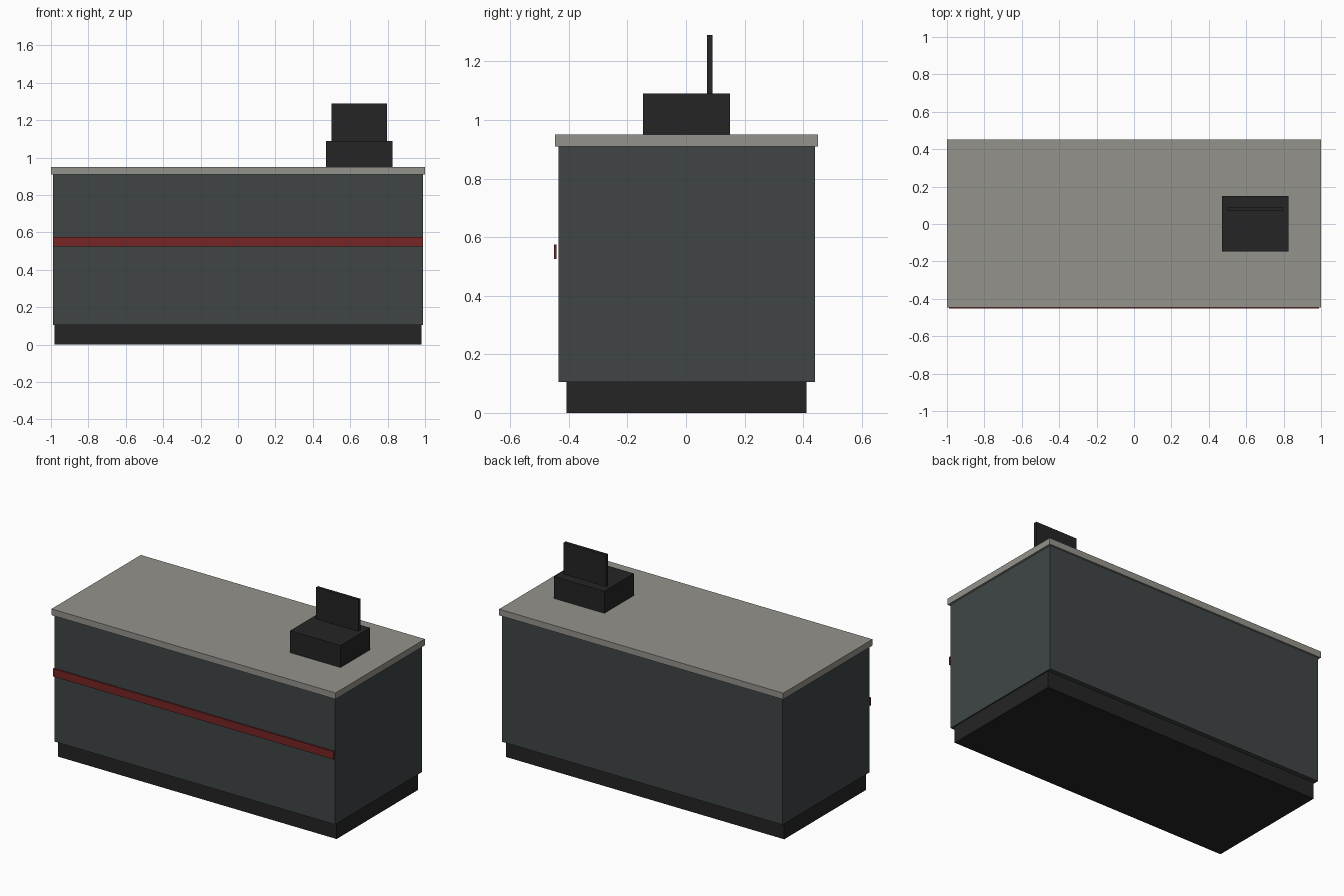
import bpy

default = bpy.data.objects.get("Cube")
if default:
    bpy.data.objects.remove(default, do_unlink=True)


def material(name, colour):
    mat = bpy.data.materials.new(name)
    mat.use_nodes = True
    rgba = (*colour, 1.0)
    mat.diffuse_color = rgba
    mat.node_tree.nodes["Principled BSDF"].inputs["Base Color"].default_value = rgba
    return mat


def box(name, x, y, z, mat):
    """Box spanning the given (low, high) range on each axis."""
    spans = (x, y, z)
    bpy.ops.mesh.primitive_cube_add(size=1, location=[(a + b) / 2 for a, b in spans])
    obj = bpy.context.object
    obj.name = name
    obj.scale = [b - a for a, b in spans]
    bpy.ops.object.transform_apply(location=False, rotation=False, scale=True)
    obj.data.materials.append(mat)
    return obj


slate = material("slate panel", (0.05, 0.06, 0.06))
stone = material("grey worktop", (0.3, 0.29, 0.26))
red = material("dark red trim", (0.18, 0.018, 0.018))
black = material("black plastic", (0.018, 0.018, 0.018))

# Counter: recessed plinth, body, overhanging worktop
box("plinth", (-0.98, 0.98), (-0.408, 0.412), (0, 0.105), black)
box("counter_body", (-0.988, 0.988), (-0.436, 0.44), (0.105, 0.91), slate)
box("worktop", (-1, 1), (-0.447, 0.451), (0.91, 0.95), stone)

# Trim strip standing just off the front
box("front_trim", (-0.988, 0.988), (-0.451, -0.442), (0.525, 0.575), red)

# Till with upright screen
box("till_base", (0.47, 0.825), (-0.147, 0.15), (0.95, 1.09), black)
box("till_screen", (0.499, 0.797), (0.071, 0.091), (1.09, 1.29), black)
